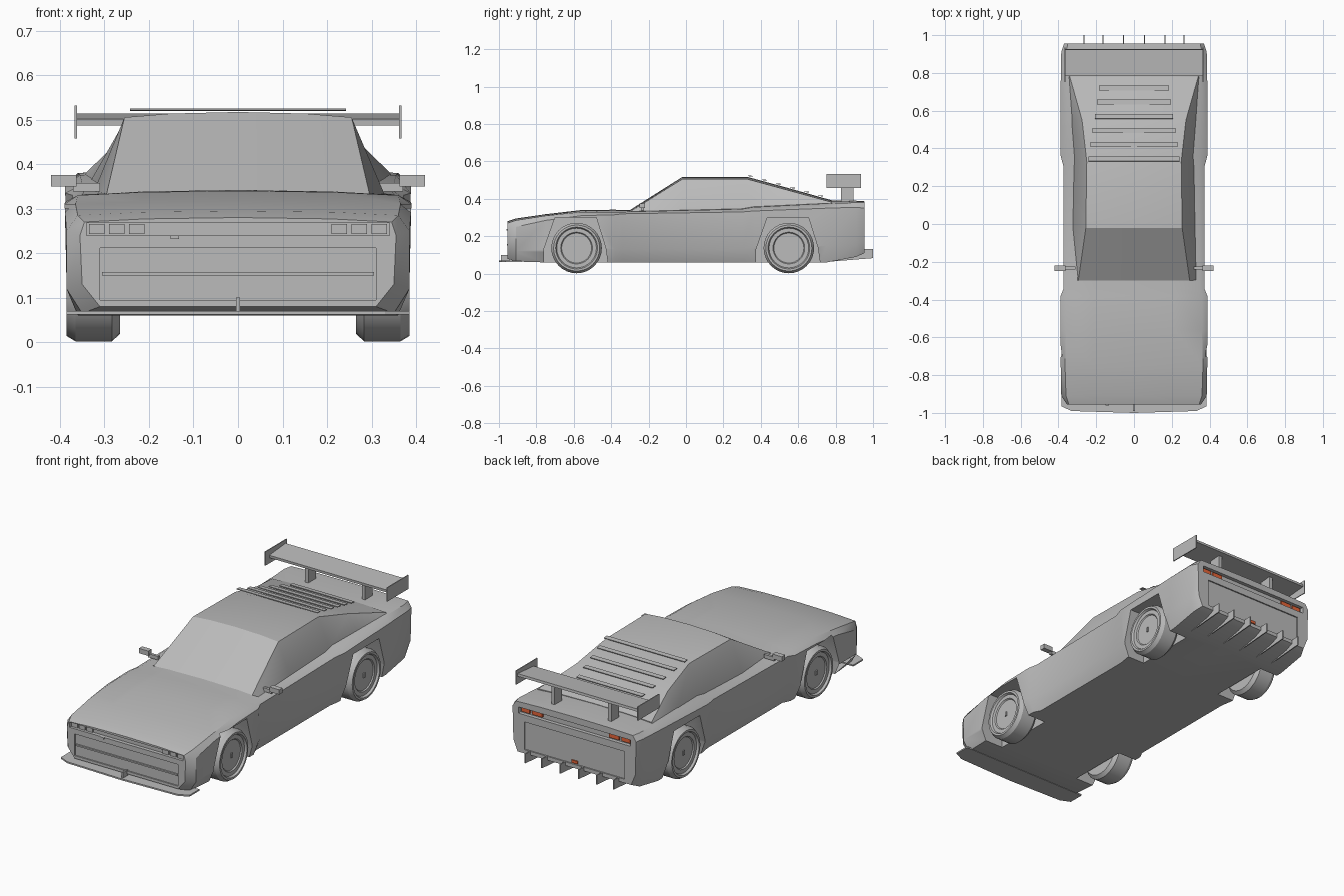
import bpy, bmesh, math
from mathutils import Matrix, Vector

default = bpy.data.objects.get("Cube")
if default:
    bpy.data.objects.remove(default, do_unlink=True)


def material(name, rgb):
    mat = bpy.data.materials.new(name)
    mat.use_nodes = True
    color = (*rgb, 1)
    mat.diffuse_color = color
    mat.node_tree.nodes["Principled BSDF"].inputs["Base Color"].default_value = color
    return mat


GREY = material("body grey", (0.5, 0.5, 0.5))
RED = material("lamp orange red", (0.8, 0.13, 0.04))


def finish(name, bm, mat=GREY):
    bmesh.ops.recalc_face_normals(bm, faces=bm.faces)
    mesh = bpy.data.meshes.new(name)
    bm.to_mesh(mesh)
    bm.free()
    mesh.materials.append(mat)
    obj = bpy.data.objects.new(name, mesh)
    bpy.context.collection.objects.link(obj)
    return obj


def activate(obj):
    bpy.ops.object.select_all(action="DESELECT")
    obj.select_set(True)
    bpy.context.view_layer.objects.active = obj


def smooth(obj, degrees=30):
    activate(obj)
    bpy.ops.object.shade_smooth_by_angle(angle=math.radians(degrees))


def box(name, x, y, z, mat=GREY, tilt=0):
    """Box from (low, high) ranges, optionally tilted about its own x axis."""
    spans = (x, y, z)
    centre = Vector([(a + b) / 2 for a, b in spans])
    size = Vector([abs(b - a) for a, b in spans])
    bm = bmesh.new()
    matrix = Matrix.Translation(centre) @ Matrix.Rotation(tilt, 4, "X") @ Matrix.Diagonal((*size, 1))
    bmesh.ops.create_cube(bm, size=1, matrix=matrix)
    return finish(name, bm, mat)


def prism(name, outline, low, high, place):
    """Extrude a 2D outline; place maps (a, b, depth) to a position."""
    bm = bmesh.new()
    ends = [[bm.verts.new(place(a, b, d)) for a, b in outline] for d in (low, high)]
    for ring in ends:
        bm.faces.new(ring)
    for i in range(len(outline)):
        j = (i + 1) % len(outline)
        bm.faces.new((ends[0][i], ends[0][j], ends[1][j], ends[1][i]))
    return finish(name, bm)


def along_x(a, b, d):
    return (d, a, b)


def along_z(a, b, d):
    return (a, b, d)


def loft(name, sections):
    """Skin mirrored half sections, each (y, [(x, z) from bottom to top])."""
    bm = bmesh.new()
    rings = []
    for y, half in sections:
        ring = half + [(-x, z) for x, z in half[-2:0:-1]]
        rings.append([bm.verts.new((x, y, z)) for x, z in ring])
    count = len(rings[0])
    for r, s in zip(rings, rings[1:]):
        for i in range(count):
            j = (i + 1) % count
            bm.faces.new((r[i], r[j], s[j], s[i]))
    bm.faces.new(rings[0])
    bm.faces.new(rings[-1])
    return finish(name, bm)


def crown(x, z, top):
    return [(x, z), (x * 0.6, z + (top - z) * 0.7), (0, top)]


# Body shell: y, bottom x z, sill x z, shoulder x z, top edge x z, centre z
stations = [
    (-.955, .31, .08, .35, .13, .355, .24, .345, .27, .28),
    (-.91, .35, .065, .385, .12, .385, .25, .36, .285, .295),
    (-.75, .36, .06, .385, .12, .388, .285, .365, .31, .318),
    (-.56, .36, .06, .385, .13, .39, .31, .36, .33, .34),
    (-.38, .36, .06, .385, .13, .388, .315, .36, .33, .342),
    (-.34, .34, .06, .37, .13, .372, .32, .35, .33, .34),
    (.3, .34, .06, .37, .13, .372, .33, .345, .345, .36),
    (.36, .35, .06, .38, .14, .388, .335, .35, .355, .37),
    (.75, .36, .06, .385, .15, .388, .35, .355, .375, .39),
    (.91, .36, .09, .383, .16, .385, .355, .36, .38, .39),
    (.955, .34, .11, .365, .17, .37, .35, .35, .38, .387),
]
body = loft("body_shell", [
    (y, [(0, zb), (xb, zb), (xs, zs), (xm, zm)] + crown(xt, zt, zc))
    for y, xb, zb, xs, zs, xm, zm, xt, zt, zc in stations])

# Wheel arches, grille slot, nose panel, tail slot and tail panel are cut in
cutters = []
for side in (-1, 1):
    for wheel_y in (-.585, .55):
        direction = 1 if wheel_y < 0 else -1
        arch = [(-.175, .0), (-.175, .13), (-.115, .3), (.105, .3), (.155, .14), (.175, .0)]
        outline = [(wheel_y + direction * a, z) for a, z in arch]
        if wheel_y > 0:
            outline = [(2 * wheel_y - a, z) for a, z in outline][::-1]
        cutters.append(prism("arch_cutter", outline, side * .25, side * .5, along_x))
cutters += [
    box("grille_cutter", (-.34, .34), (-1, -.935), (.24, .268)),
    box("nose_panel_cutter", (-.31, .31), (-1, -.948), (.095, .212)),
    box("tail_slot_cutter", (-.335, .335), (.935, 1), (.318, .352)),
    box("tail_panel_cutter", (-.3, .3), (.948, 1), (.13, .28)),
]
for cutter in cutters:
    cutter.hide_render = True
    activate(body)
    mod = body.modifiers.new("cut", "BOOLEAN")
    mod.operation, mod.solver, mod.object = "DIFFERENCE", "EXACT", cutter
    bpy.ops.object.modifier_apply(modifier=mod.name)
    bpy.data.objects.remove(cutter, do_unlink=True)
smooth(body)

# Cabin: y, base x z, roof edge x z, centre z
cabin = loft("cabin", [
    (y, [(0, .31), (xb, .31), (xb, zb)] + crown(xr, zr, zc))
    for y, xb, zb, xr, zr, zc in [
        (-.3, .33, .33, .295, .334, .34),
        (-.02, .325, .335, .255, .505, .517),
        (.33, .318, .345, .25, .505, .517),
        (.55, .335, .355, .275, .445, .457),
        (.78, .352, .365, .34, .382, .392)]])
smooth(cabin)

# Wheels turned from a tyre and dish profile
profile = [(.265, 0), (.265, .118), (.283, .135), (.365, .135), (.385, .123),
           (.385, .112), (.374, .106), (.374, .085), (.368, .08), (.368, 0)]
for side, side_name in ((1, "left"), (-1, "right")):
    for wheel_y, end in ((-.585, "front"), (.55, "rear")):
        bm = bmesh.new()
        centre = Vector((0, wheel_y, .137))
        verts = [bm.verts.new(centre + Vector((side * x, 0, r))) for x, r in profile]
        edges = [bm.edges.new(pair) for pair in zip(verts, verts[1:])]
        bmesh.ops.spin(bm, geom=verts + edges, cent=centre, axis=(1, 0, 0),
                       angle=math.tau, steps=32)
        bmesh.ops.remove_doubles(bm, verts=bm.verts, dist=.0005)
        smooth(finish(f"{end}_{side_name}_wheel", bm))
        box(f"{end}_{side_name}_hub", (side * .365, side * .374),
            (wheel_y - .006, wheel_y + .006), (.125, .149))

# Nose: splitter, strut, trim bar, tow plate and lamps
prism("front_splitter", [(-.385, -.88), (-.385, -.965), (-.33, -.99), (0, -1),
                         (.33, -.99), (.385, -.965), (.385, -.88)], .062, .07, along_z)
box("splitter_strut", (-.004, .004), (-.99, -.945), (.07, .1))
box("nose_trim_bar", (-.305, .305), (-.956, -.946), (.15, .158))
box("nose_tow_plate", (-.152, -.132), (-.96, -.945), (.232, .24))
for side in (-1, 1):
    for inner in (.21, .255, .3):
        box("headlamp", (side * inner, side * (inner + .035)), (-.946, -.93), (.243, .266))

# Tail: lamps and diffuser fins
for side in (-1, 1):
    for inner, outer in ((.2, .26), (.275, .325)):
        box("tail_lamp", (side * inner, side * outer), (.93, .944), (.326, .346), RED)
    for x in (.055, .165, .265):
        prism("diffuser_fin", [(.74, .062), (1, .083), (1, .133), (.93, .13)],
              side * x - .003, side * x + .003, along_x)
box("centre_tail_lamp", (-.018, .018), (.94, .954), (.135, .15), RED)

# Rear wing
box("wing_blade", (-.365, .365), (.785, .925), (.493, .507), tilt=math.radians(5))
for side in (-1, 1):
    box("wing_end_plate", (side * .362, side * .367), (.752, .935), (.457, .532))
    box("wing_post", (side * .16, side * .18), (.83, .895), (.37, .497))

# Rear window slats follow the fastback slope
for i in range(6):
    y, half, z = .345 + i * .075, .242 - i * .0115, .522 - i * .0212
    box("window_slat", (-half, half), (y - .013, y + .013), (z - .002, z + .002),
        tilt=math.radians(-5))

# Door mirrors
for side in (-1, 1):
    box("mirror_head", (side * .363, side * .42), (-.248, -.22), (.35, .376))
    box("mirror_arm", (side * .31, side * .37), (-.24, -.225), (.338, .358))
